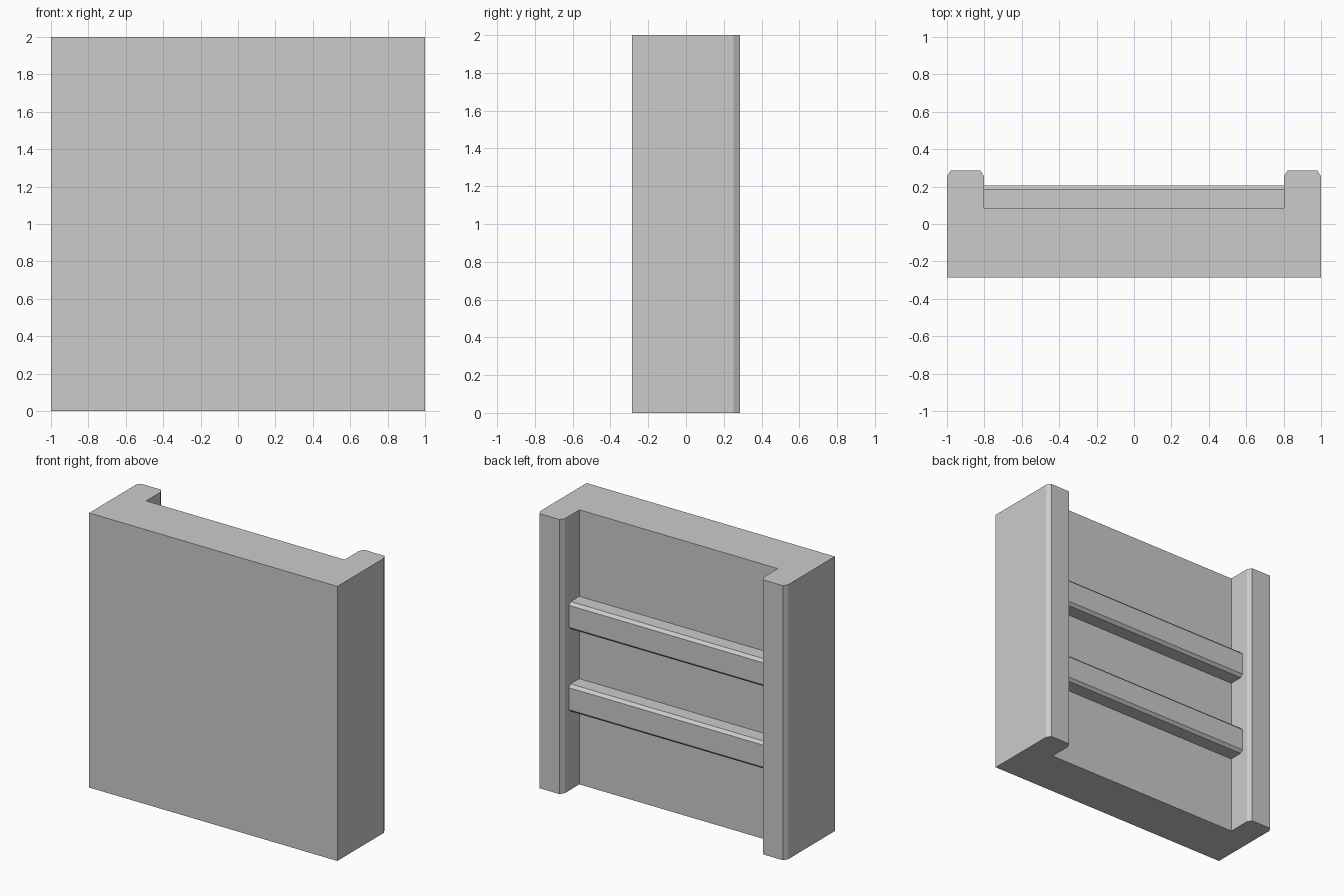
import bpy, bmesh
from mathutils import Vector

if "Cube" in bpy.data.objects:
    bpy.data.objects.remove(bpy.data.objects["Cube"])


def extrude_profile(name, profile, offset):
    """Close a flat 3D outline and extrude it along offset."""
    bm = bmesh.new()
    face = bm.faces.new([bm.verts.new(p) for p in profile])
    ext = bmesh.ops.extrude_face_region(bm, geom=[face], use_keep_orig=True)
    verts = [g for g in ext["geom"] if isinstance(g, bmesh.types.BMVert)]
    bmesh.ops.translate(bm, verts=verts, vec=Vector(offset))
    bmesh.ops.recalc_face_normals(bm, faces=bm.faces)
    mesh = bpy.data.meshes.new(name)
    bm.to_mesh(mesh)
    bm.free()
    obj = bpy.data.objects.new(name, mesh)
    bpy.context.collection.objects.link(obj)
    return obj


FRONT, BACK = -0.285, 0.285
PANEL_BACK, RAIL_BACK = 0.085, 0.205
HEIGHT, POST_IN = 2.0, 0.8

# Thick main panel
extrude_profile("panel", [(-1, FRONT, 0), (1, FRONT, 0),
                          (1, PANEL_BACK, 0), (-1, PANEL_BACK, 0)], (0, 0, HEIGHT))

# Chamfered upright posts along both edges of the back
cx, cy = 0.02, 0.033
post = [(POST_IN, PANEL_BACK), (1, PANEL_BACK), (1, BACK - cy),
        (1 - cx, BACK), (POST_IN + cx, BACK), (POST_IN, BACK - cy)]
for side, label in ((-1, "left"), (1, "right")):
    extrude_profile(label + "_post", [(side * x, y, 0) for x, y in post], (0, 0, HEIGHT))

# Two chamfered cross rails between the posts
half, c = 0.1, 0.02
rail = [(PANEL_BACK, -half), (RAIL_BACK - c, -half), (RAIL_BACK, -half + c),
        (RAIL_BACK, half - c), (RAIL_BACK - c, half), (PANEL_BACK, half)]
for z, label in ((0.67, "lower"), (1.27, "upper")):
    extrude_profile(label + "_rail", [(-POST_IN, y, z + dz) for y, dz in rail],
                    (2 * POST_IN, 0, 0))
